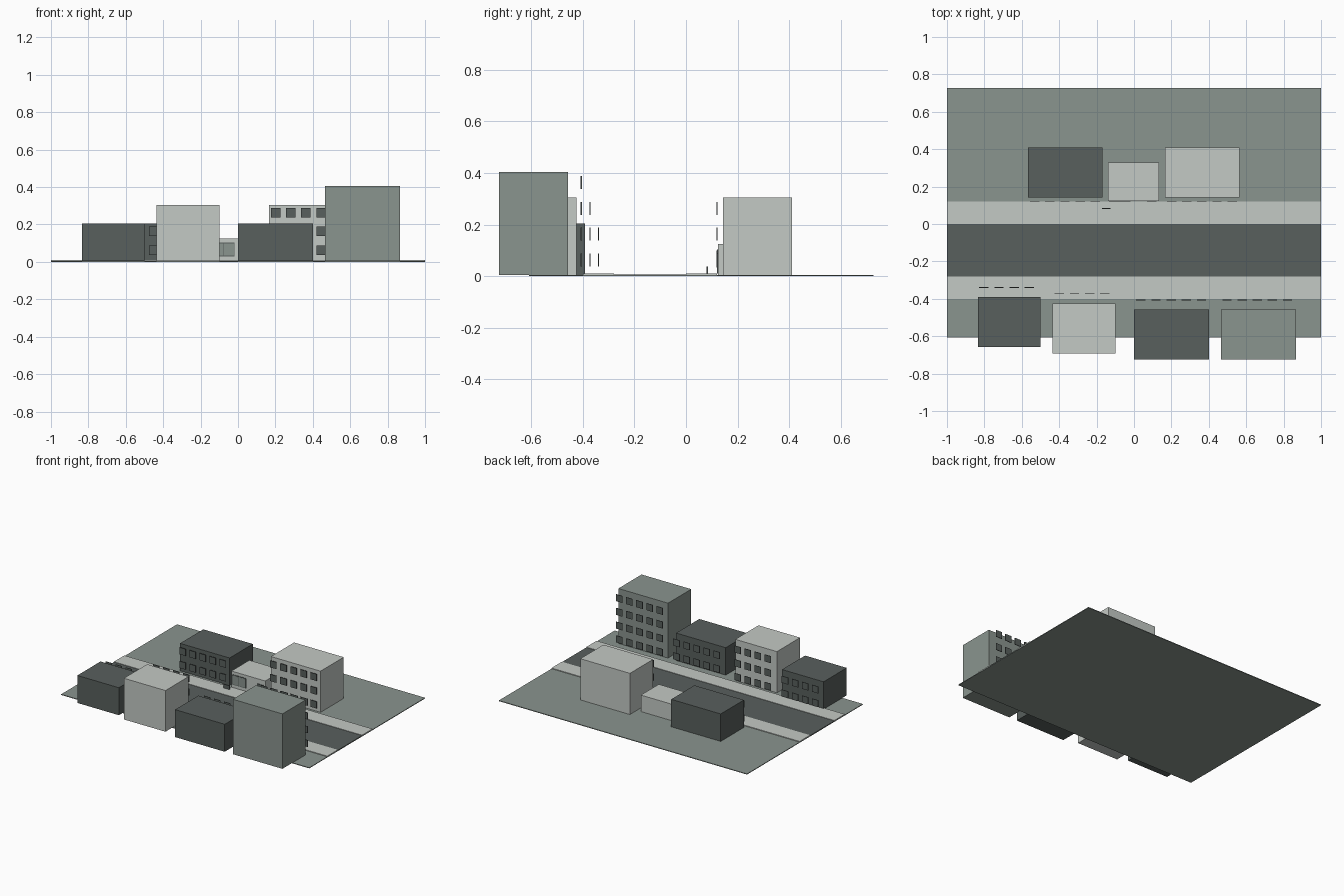
import bpy

cube = bpy.data.objects.get("Cube")
if cube:
    bpy.data.objects.remove(cube, do_unlink=True)


def material(name, r, g, b):
    m = bpy.data.materials.new(name)
    m.use_nodes = True
    m.diffuse_color = (r, g, b, 1)
    m.node_tree.nodes["Principled BSDF"].inputs["Base Color"].default_value = (r, g, b, 1)
    return m


dark = material("dark slate", .099, .116, .110)
green = material("grey green", .255, .298, .273)
light = material("pale stone", .553, .585, .555)


def box(name, mat, x0, x1, y0, y1, z0, z1):
    """Box between opposite corners."""
    bpy.ops.mesh.primitive_cube_add(size=1)
    o = bpy.context.object
    o.name = name
    for v in o.data.vertices:
        v.co = (x1 if v.co.x > 0 else x0,
                y1 if v.co.y > 0 else y0,
                z1 if v.co.z > 0 else z0)
    o.data.materials.append(mat)
    return o


def windows(name, x, y, columns, floors, pitch=.081):
    """Grid of thin window plates standing just off a facade."""
    o = box(name, dark, x, x + .05, y - .002, y + .002, .038, .088)
    for axis, count, step in ((0, columns, pitch), (2, floors, .1)):
        a = o.modifiers.new("repeat", 'ARRAY')
        a.count = count
        a.use_relative_offset = False
        a.use_constant_offset = True
        a.constant_offset_displace = [step if i == axis else 0 for i in range(3)]


# Ground, road and pavements
GROUND = .005
box("ground", green, -1, 1, -.608, .726, 0, GROUND)
box("road", dark, -1, 1, -.28, 0, GROUND, .007)
box("south_pavement", light, -1, 1, -.4, -.28, GROUND, .01)
box("north_pavement", light, -1, 1, 0, .12, GROUND, .01)

# Buildings: name, colour, x range, y range, floors, window x, window y, columns
for name, mat, x0, x1, y0, y1, floors, wx, wy, cols in (
        ("south_house_a", dark, -.835, -.5, -.657, -.391, 2, -.828, -.34, 4),
        ("south_house_b", light, -.435, -.1, -.692, -.425, 3, -.424, -.373, 4),
        ("south_house_c", dark, 0, .4, -.724, -.457, 2, .012, -.406, 5),
        ("south_tower", green, .465, .865, -.724, -.457, 4, .472, -.406, 5),
        ("north_house_a", dark, -.567, -.168, .143, .41, 2, -.556, .121, 5),
        ("north_house_b", light, .165, .565, .143, .41, 3, .176, .121, 5)):
    box(name, mat, x0, x1, y0, y1, GROUND, GROUND + floors * .1)
    windows(name + "_windows", wx, wy, cols, floors)

# Small shop with framed display window and door
box("shop", light, -.14, .133, .124, .33, GROUND, .125)
box("shop_window_frame", dark, -.133, -.018, .121, .124, .03, .103)
box("shop_window_pane", green, -.129, -.022, .12, .122, .034, .099)
box("shop_window_mullion", dark, -.078, -.074, .119, .121, .034, .099)
box("shop_door", dark, .07, .12, .121, .124, .01, .09)

# Pavement sign board
box("sign_board", dark, -.172, -.125, .08, .086, .01, .038)
